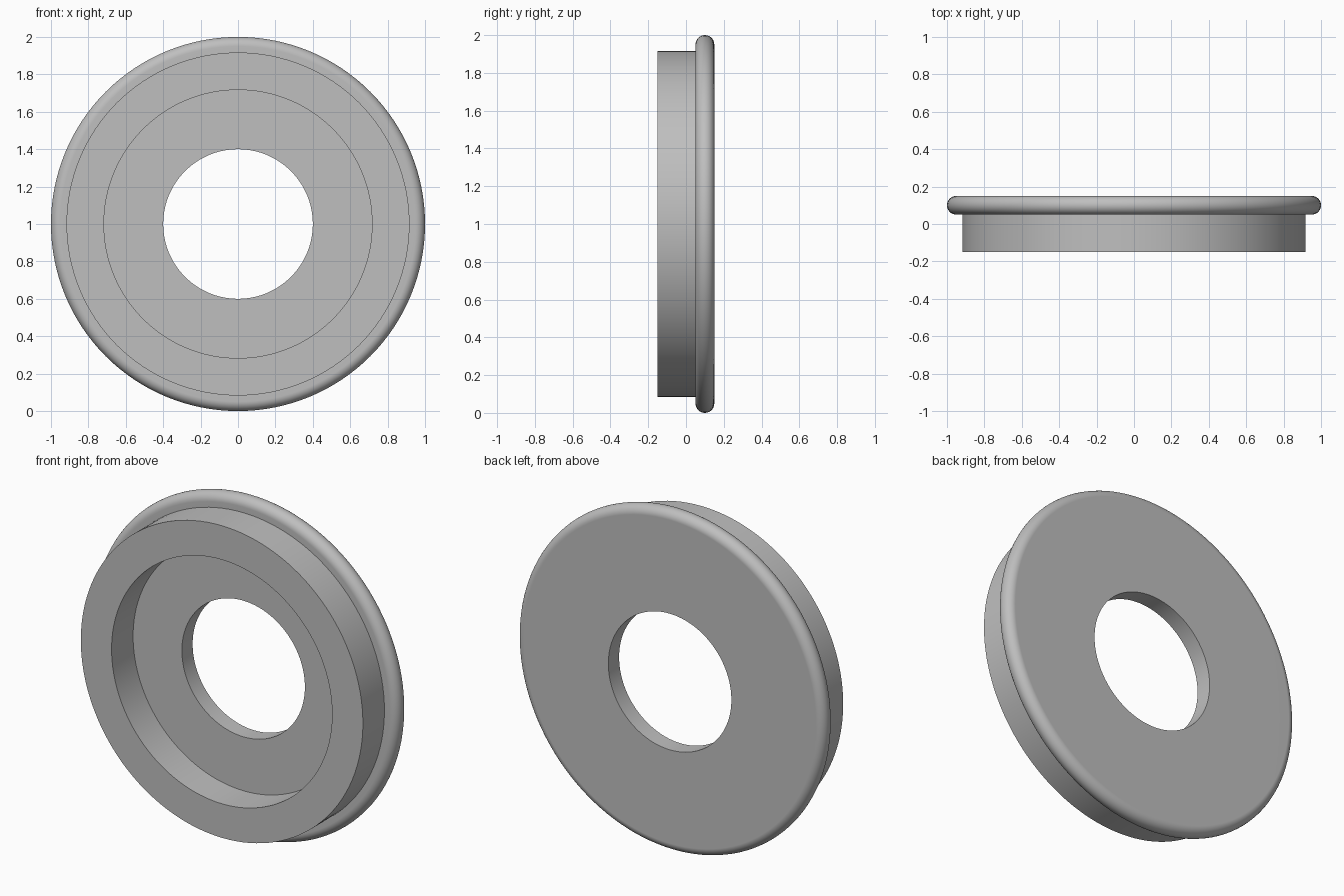
import bpy, bmesh, math
from mathutils import Matrix, Vector

cube = bpy.data.objects.get("Cube")
if cube:
    bpy.data.objects.remove(cube, do_unlink=True)

# Single grey material
GREY = (0.52, 0.52, 0.52, 1)
mat = bpy.data.materials.new("plain grey")
mat.use_nodes = True
mat.diffuse_color = GREY
mat.node_tree.nodes["Principled BSDF"].inputs["Base Color"].default_value = GREY

SEGMENTS = 128
CENTRE_Z = 1.0
HOLE, RECESS, COLLAR, RIM = 0.4, 0.717, 0.917, 1.0    # radii
FRONT, STEP, BACK = -0.15, 0.05, 0.15                 # depths along y
ROUND = (BACK - STEP) / 2                             # rim rounding
ARC_STEPS = 14

# Half section (radius, y): hole, recess, collar, step
profile = [(HOLE, BACK), (HOLE, STEP), (RECESS, STEP), (RECESS, FRONT),
           (COLLAR, FRONT), (COLLAR, STEP)]
# Fully rounded flange edge
for i in range(ARC_STEPS + 1):
    a = -math.pi / 2 + math.pi * i / ARC_STEPS
    profile.append((RIM - ROUND + ROUND * math.cos(a),
                    STEP + ROUND + ROUND * math.sin(a)))

# Revolve the section around the y axis
bm = bmesh.new()
rings = []
for s in range(SEGMENTS):
    turn = Matrix.Rotation(2 * math.pi * s / SEGMENTS, 3, 'Y')
    rings.append([bm.verts.new(turn @ Vector((r, y, 0))) for r, y in profile])
n = len(profile)
for s in range(SEGMENTS):
    a, b = rings[s], rings[(s + 1) % SEGMENTS]
    for i in range(n):
        j = (i + 1) % n
        bm.faces.new((a[i], a[j], b[j], b[i]))
bmesh.ops.recalc_face_normals(bm, faces=bm.faces)
mesh = bpy.data.meshes.new("flanged_ring")
bm.to_mesh(mesh)
bm.free()
mesh.materials.append(mat)

ring = bpy.data.objects.new("flanged_ring", mesh)
ring.location.z = CENTRE_Z
bpy.context.collection.objects.link(ring)

# Smooth round walls, crisp corners, flat faces kept flat
bpy.ops.object.select_all(action='DESELECT')
ring.select_set(True)
bpy.context.view_layer.objects.active = ring
bpy.ops.object.shade_smooth_by_angle(angle=math.radians(30))
weighted = ring.modifiers.new("flat_face_normals", 'WEIGHTED_NORMAL')
weighted.keep_sharp = True
